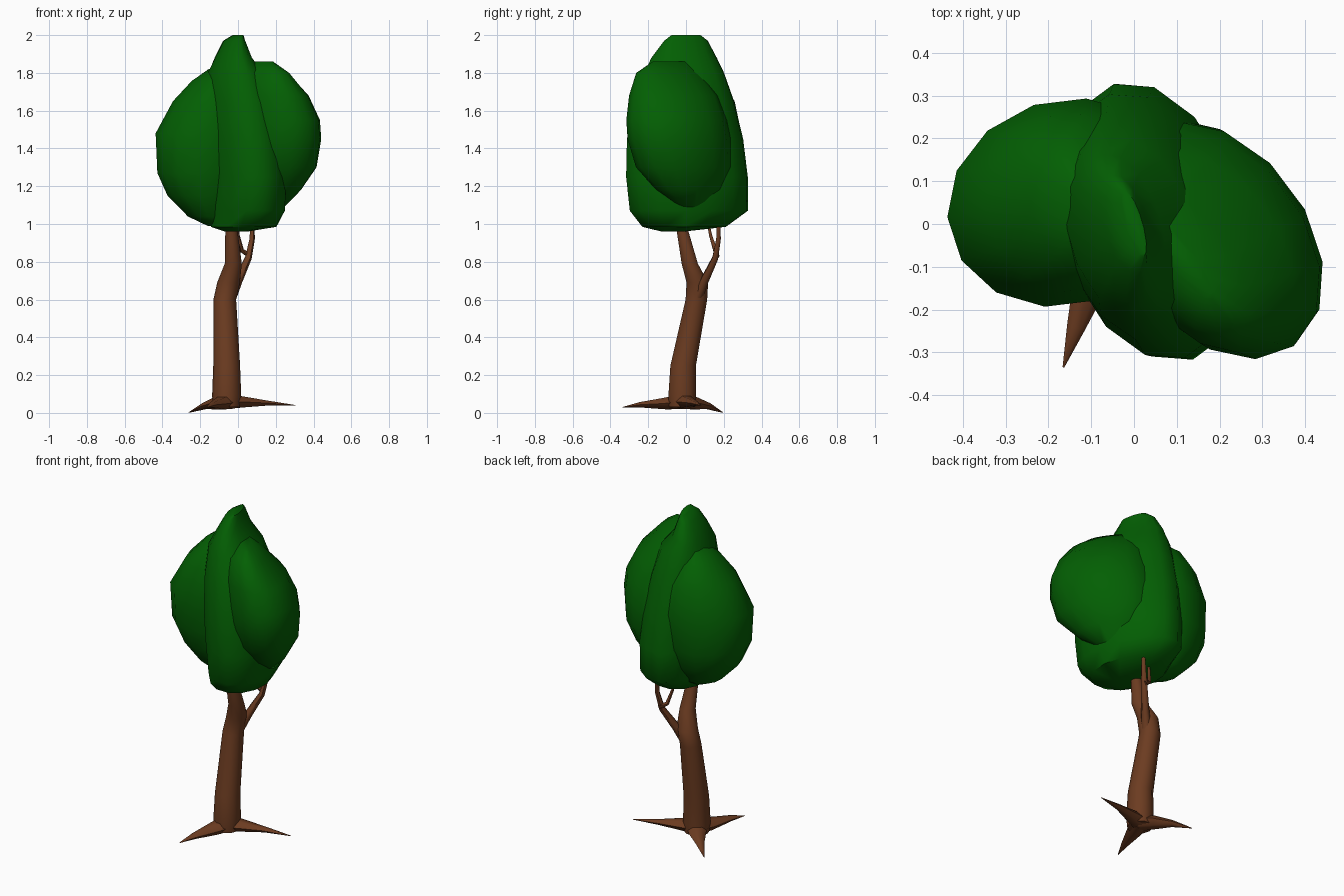
import bpy, bmesh, math
from mathutils import Vector


def material(name, rgb):
    m = bpy.data.materials.new(name)
    m.diffuse_color = (*rgb, 1)
    return m


LEAF = material("leaf_green", (0.001, 0.115, 0.001))
BARK = material("bark_brown", (0.15, 0.045, 0.015))


def skin(name, rings, mat, angle):
    """Join rings of points into one closed, capped surface."""
    bm = bmesh.new()
    loops = [[bm.verts.new(p) for p in ring] for ring in rings]
    n = len(loops[0])
    for a, b in zip(loops, loops[1:]):
        for i in range(n):
            j = (i + 1) % n
            bm.faces.new((a[i], a[j], b[j], b[i]))
    bm.faces.new(loops[0][::-1])
    bm.faces.new(loops[-1])
    bmesh.ops.recalc_face_normals(bm, faces=bm.faces)
    mesh = bpy.data.meshes.new(name)
    bm.to_mesh(mesh)
    bm.free()
    mesh.materials.append(mat)
    ob = bpy.data.objects.new(name, mesh)
    bpy.context.collection.objects.link(ob)
    bpy.ops.object.select_all(action='DESELECT')
    ob.select_set(True)
    bpy.context.view_layer.objects.active = ob
    bpy.ops.object.shade_smooth_by_angle(angle=math.radians(angle))
    return ob


def lobe(name, rows, turn=0, n=14):
    """Foliage mass from rows of (z, centre x, centre y, radius x, radius y)."""
    t = math.radians(turn)
    rings = []
    for z, cx, cy, rx, ry in rows:
        ring = []
        for i in range(n):
            a = math.tau * (i + 0.5) / n
            u, v = rx * math.cos(a), ry * math.sin(a)
            ring.append((cx + u * math.cos(t) - v * math.sin(t),
                         cy + u * math.sin(t) + v * math.cos(t), z))
        rings.append(ring)
    skin(name, rings, LEAF, 50)


def limb(name, path, n=7, flat=1.0, level=False):
    """Tapering limb along (x, y, z, radius); level keeps rings horizontal."""
    pts = [Vector(p[:3]) for p in path]
    rings = []
    for k, p in enumerate(pts):
        d = (pts[min(k + 1, len(pts) - 1)] - pts[max(k - 1, 0)]).normalized()
        if level:
            d = Vector((0, 0, 1))
        ref = Vector((0, 0, 1)) if abs(d.z) < 0.7 else Vector((0, 1, 0))
        side = d.cross(ref).normalized()
        up = side.cross(d)
        r = path[k][3]
        rings.append([p + side * r * math.cos(math.tau * i / n)
                      + up * r * flat * math.sin(math.tau * i / n) for i in range(n)])
    skin(name, rings, BARK, 60)


# Foliage: tall middle mass with one mass on each side
lobe("crown_middle", [
    (0.96, -0.01, -0.07, 0.06, 0.06), (0.985, 0.03, -0.01, 0.17, 0.23),
    (1.07, 0.045, 0.015, 0.195, 0.325), (1.25, 0.045, 0.005, 0.205, 0.335),
    (1.45, 0.03, -0.005, 0.20, 0.32), (1.65, 0.01, -0.01, 0.18, 0.275),
    (1.80, -0.01, -0.01, 0.145, 0.22), (1.88, -0.025, -0.01, 0.09, 0.18),
    (1.97, -0.02, 0.0, 0.05, 0.12), (2.0, 0.0, 0.0, 0.02, 0.08)], turn=16)
lobe("crown_left", [
    (0.99, -0.11, 0.03, 0.05, 0.06), (1.04, -0.145, 0.04, 0.12, 0.13),
    (1.15, -0.17, 0.05, 0.205, 0.19), (1.27, -0.17, 0.05, 0.26, 0.23),
    (1.48, -0.16, 0.05, 0.28, 0.24), (1.65, -0.14, 0.05, 0.205, 0.21),
    (1.76, -0.13, 0.045, 0.11, 0.15), (1.82, -0.12, 0.045, 0.03, 0.07)], turn=18)
lobe("crown_right", [
    (1.09, 0.18, 0.04, 0.05, 0.09), (1.18, 0.18, 0.02, 0.125, 0.20),
    (1.30, 0.19, -0.01, 0.19, 0.285), (1.45, 0.195, -0.035, 0.21, 0.305),
    (1.55, 0.195, -0.05, 0.205, 0.295), (1.68, 0.165, -0.065, 0.175, 0.265),
    (1.80, 0.125, -0.09, 0.10, 0.205), (1.86, 0.11, -0.08, 0.03, 0.12)], turn=37)

# Bent trunk, running up into the foliage
limb("trunk", [
    (-0.06, -0.02, 0.03, 0.072), (-0.06, -0.02, 0.09, 0.077), (-0.06, -0.015, 0.25, 0.071),
    (-0.07, 0.055, 0.60, 0.06), (-0.05, 0.06, 0.69, 0.06),
    (-0.025, 0.02, 0.79, 0.045), (-0.035, -0.02, 0.97, 0.032),
    (-0.03, -0.03, 1.15, 0.015)], n=10, level=True)

# Forked side branch
limb("branch", [(-0.035, 0.065, 0.62, 0.03), (0.0, 0.098, 0.70, 0.024),
                (0.055, 0.155, 0.82, 0.018), (0.075, 0.172, 0.92, 0.014),
                (0.078, 0.175, 1.08, 0.009)], n=6)
limb("branch_fork", [(0.065, 0.165, 0.83, 0.014), (0.02, 0.155, 0.86, 0.012),
                     (0.0, 0.13, 0.94, 0.009), (-0.01, 0.11, 1.05, 0.006)], n=6)

# Pointed roots spreading from the foot
base = (-0.06, -0.02, 0.06, 0.06)
ROOTS = {
    "root_front": [base, (-0.09, -0.10, 0.05, 0.048), (-0.135, -0.24, 0.043, 0.022),
                   (-0.165, -0.335, 0.03, 0.002)],
    "root_right": [base, (0.02, 0.005, 0.058, 0.045), (0.15, 0.045, 0.052, 0.021),
                   (0.305, 0.08, 0.04, 0.002)],
    "root_back_left": [base, (-0.11, 0.045, 0.05, 0.048), (-0.18, 0.12, 0.035, 0.024),
                       (-0.26, 0.195, 0.002, 0.002)],
}
for name, path in ROOTS.items():
    limb(name, path, n=6, flat=0.75)
